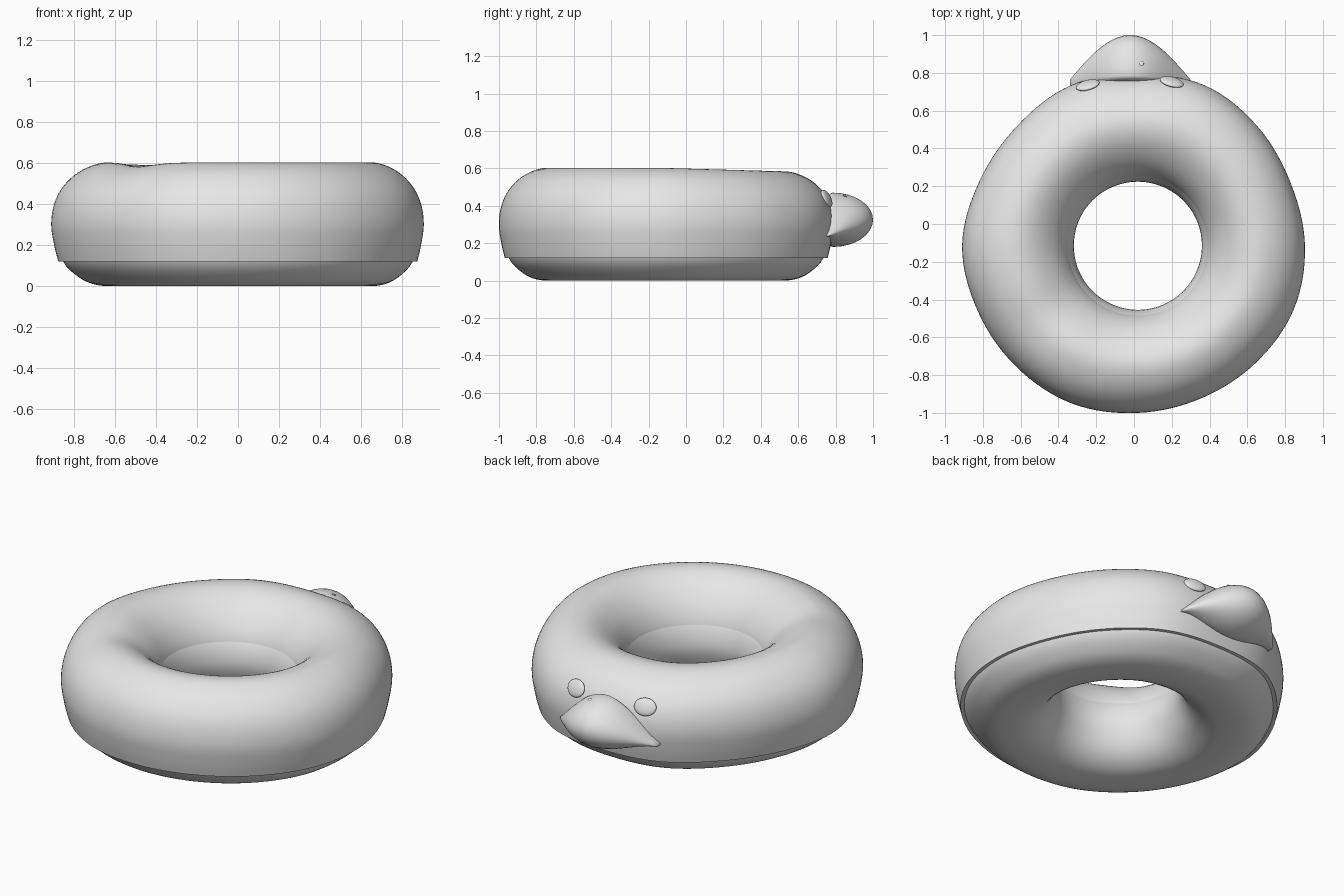
import bpy, bmesh, math
from mathutils import Vector

cube = bpy.data.objects.get("Cube")
if cube:
    bpy.data.objects.remove(cube, do_unlink=True)

grey = bpy.data.materials.new("plain_grey")
grey.use_nodes = True
grey.diffuse_color = (0.8, 0.8, 0.8, 1)
grey.node_tree.nodes["Principled BSDF"].inputs["Base Color"].default_value = (0.8, 0.8, 0.8, 1)


def catmull(a, b, c, d, t):
    return b + 0.5 * t * (c - a + t * (2 * a - 5 * b + 4 * c - d + t * (3 * (b - c) + d - a)))


def smooth_path(points, steps, closed):
    """Smooth curve through a few profile points."""
    pts = [Vector(p) for p in points]
    n = len(pts)
    get = (lambda i: pts[i % n]) if closed else (lambda i: pts[max(0, min(n - 1, i))])
    out = [catmull(get(i - 1), get(i), get(i + 1), get(i + 2), s / steps)
           for i in range(n if closed else n - 1) for s in range(steps)]
    return out if closed else out + [pts[-1]]


def loft(name, rings, wrap_rings, wrap_points):
    """Skin a list of equal rings with quads."""
    bm = bmesh.new()
    rows = [[bm.verts.new(p) for p in ring] for ring in rings]
    n, m = len(rows), len(rows[0])
    for i in range(n if wrap_rings else n - 1):
        for j in range(m if wrap_points else m - 1):
            k, l = (i + 1) % n, (j + 1) % m
            bm.faces.new((rows[i][j], rows[k][j], rows[k][l], rows[i][l]))
    if not wrap_rings:
        bm.faces.new(rows[0])
        bm.faces.new(rows[-1])
    bmesh.ops.recalc_face_normals(bm, faces=bm.faces)
    mesh = bpy.data.meshes.new(name)
    bm.to_mesh(mesh)
    bm.free()
    obj = bpy.data.objects.new(name, mesh)
    bpy.context.collection.objects.link(obj)
    return finish(obj)


def finish(obj):
    obj.data.materials.append(grey)
    bpy.ops.object.select_all(action="DESELECT")
    obj.select_set(True)
    bpy.context.view_layer.objects.active = obj
    bpy.ops.object.shade_smooth_by_angle(angle=math.radians(50))
    return obj


# Uneven outer radius of the ring, sampled evenly around it
OUTLINE = [.885, .875, .895, .92, .905, .92, .9, .905,
           .93, .915, .908, .905, .885, .875, .88, .892]
HOLE = 0.35
CX, CY = 0.02, -0.115


def outer_radius(angle):
    n = len(OUTLINE)
    f = angle / math.tau * n
    i = int(f)
    return catmull(*(OUTLINE[(i + k) % n] for k in (-1, 0, 1, 2)), f - i)


def ring_body(name, profile, closed):
    rings = []
    for s in range(128):
        a = math.tau * s / 128
        span = outer_radius(a) - HOLE
        dip = 0.018 * max(0, math.sin(a)) + 0.02 * math.exp(-((a - 3.8) / 0.25) ** 2)
        ring = []
        for t, z in profile:
            r = HOLE + span * t
            drop = dip * max(0, (z - 0.3) / 0.3)
            ring.append((CX + r * math.cos(a), CY + r * math.sin(a), z - drop))
        rings.append(ring)
    return loft(name, rings, True, closed)


# Lower ring: a full closed tube with a flattened underside
base_profile = [(.46, 0), (.28, .012), (.13, .06), (.03, .14), (-.02, .25), (.05, .38),
                (.25, .5), (.5, .55), (.75, .5), (.9, .38), (.94, .25), (.9, .12),
                (.76, .04), (.62, .006)]
ring_body("lower_ring", smooth_path(base_profile, 4, True), True)

# Upper shell: open cover with a narrow lip at each hem
shell_profile = [(.94, .12), (.975, .2), (1, .3), (.975, .4), (.9, .485), (.77, .555),
                 (.6, .597), (.45, .597), (.3, .56), (.15, .485), (.05, .39), (.01, .29)]
shell = [Vector((.86, .122))] + smooth_path(shell_profile, 4, False) + [Vector((.06, .29))]
ring_body("upper_shell", shell, False)

# Beak: crescent that tapers to drooping corners
sections = []
for i in range(41):
    u = -0.995 + 1.99 * i / 40
    taper = math.cos(u * math.pi / 2)
    half = 0.006 + 0.139 * taper ** 1.25
    back = 0.785 - 0.03 * u * u
    middle = 0.325 - 0.085 * u * u
    ring = []
    for k in range(32):
        a = math.tau * k / 32
        c = math.cos(a)
        depth = 0.008 + 0.207 * taper if c > 0 else 0.045
        ring.append((-0.02 + 0.32 * u, back + depth * c, middle + half * math.sin(a)))
    sections.append(ring)
loft("beak", sections, False, True)


def button(name, location, size, normal):
    """Flattened ball lying against a surface."""
    bpy.ops.mesh.primitive_uv_sphere_add(segments=32, ring_count=16, location=location)
    obj = bpy.context.object
    obj.name = name
    obj.scale = size
    obj.rotation_euler = Vector(normal).to_track_quat("Z", "X").to_euler()
    finish(obj)


# Eyes and nostrils
for side, x, y in (("left", 0.20, 0.752), ("right", -0.245, 0.735)):
    sign = 1 if x > 0 else -1
    button(side + "_eye", (x, y, 0.44), (0.05, 0.064, 0.018), (0.22 * sign, 0.85, 0.42))
    button(side + "_nostril", (-0.01 + 0.05 * sign, 0.85, 0.452), (0.012, 0.012, 0.004), (0, 0.4, 0.9))
